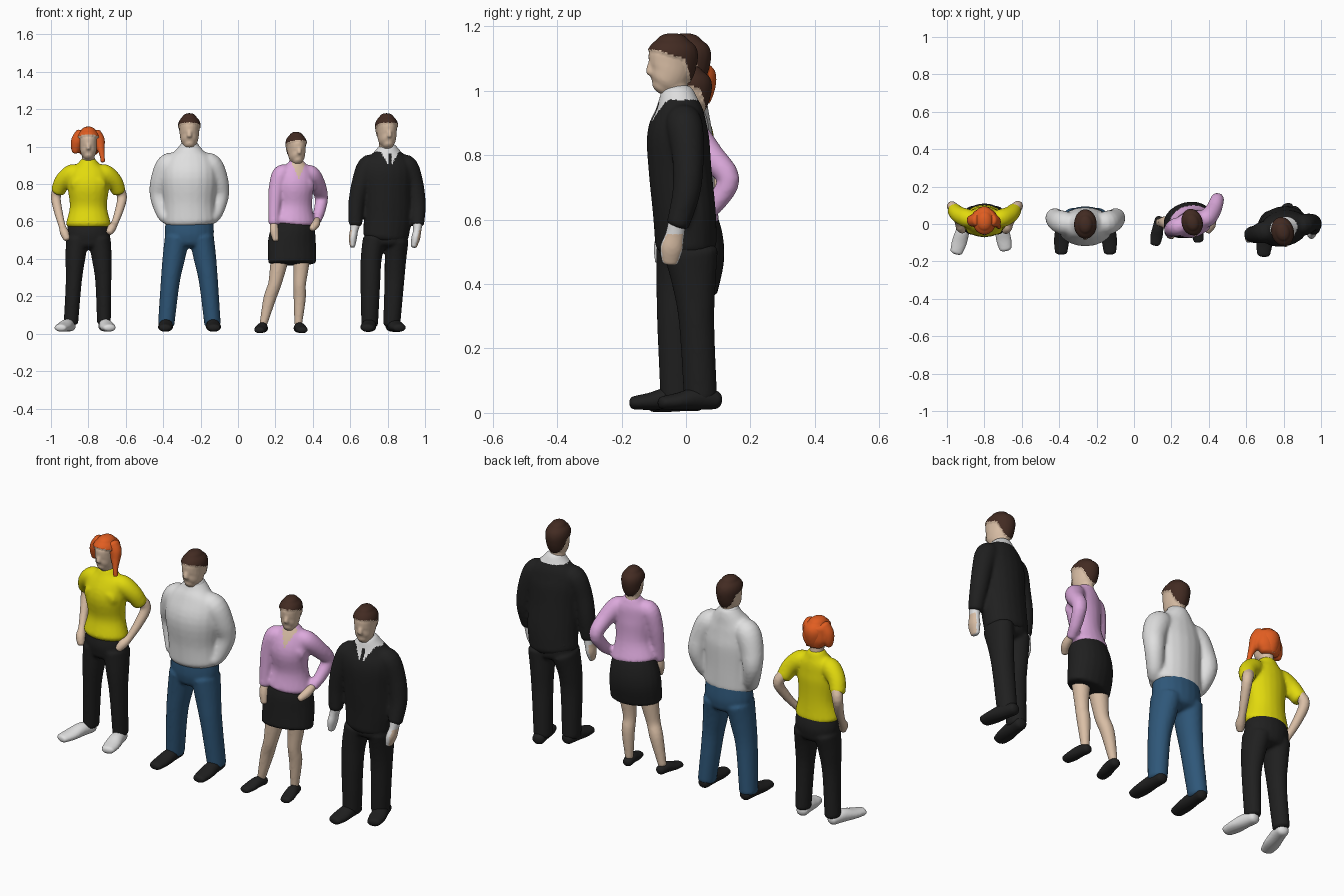
import bpy, bmesh, math
from mathutils import Vector


def material(name, rgb):
    m = bpy.data.materials.new(name)
    m.diffuse_color = (*rgb, 1)
    return m


SKIN = material("skin", (.70, .52, .38))
WHITE = material("white", (.74, .74, .74))
BLACK = material("black", (.014, .014, .014))
YELLOW = material("yellow", (.76, .70, .004))
PINK = material("pink", (.72, .40, .72))
BLUE = material("denim_blue", (.028, .095, .19))
BROWN = material("brown_hair", (.055, .024, .016))
ORANGE = material("orange_hair", (.75, .11, .015))


def loft(bm, pts, turn=0, cap=.6, seg=20, steps=4):
    """Smooth closed tube through (x, y, z, half width, half depth) stations."""
    p = [Vector(q if len(q) == 5 else (*q, q[3])) for q in pts]
    p = [2 * p[0] - p[1]] + p + [2 * p[-1] - p[-2]]
    path = []
    for i in range(1, len(p) - 2):
        a, b, c, d = p[i - 1:i + 3]
        for k in range(steps):
            t = k / steps
            path.append(.5 * (2 * b + (c - a) * t + (2 * a - 5 * b + 4 * c - d) * t * t
                              + (3 * b - a - 3 * c + d) * t ** 3))
    path.append(p[-2])
    pos = [Vector(q[:3]) for q in path]
    tan = [(pos[min(i + 1, len(pos) - 1)] - pos[max(i - 1, 0)]).normalized() for i in range(len(pos))]
    rings = [(o, t, q[3], q[4]) for o, t, q in zip(pos, tan, path)]

    def dome(ring, sign):
        o, t, a, b = ring
        return [(o + t * sign * cap * min(a, b) * math.sin(r), t, a * math.cos(r), b * math.cos(r))
                for r in (.5, 1.0, 1.35)]
    rings = dome(rings[0], -1)[::-1] + rings + dome(rings[-1], 1)
    side = Vector((math.cos(turn), math.sin(turn), 0))
    loops = []
    for o, t, a, b in rings:
        u = (side - t * side.dot(t)).normalized()
        v = t.cross(u)
        loops.append([bm.verts.new(o + u * a * math.cos(w) + v * b * math.sin(w))
                      for w in (2 * math.pi * k / seg for k in range(seg))])
    for l, m in zip(loops, loops[1:]):
        for k in range(seg):
            bm.faces.new((l[k], l[k - 1], m[k - 1], m[k]))
    bm.faces.new(loops[0])
    bm.faces.new(loops[-1][::-1])


def part(name, cx, tubes, mats, rule=None, turn=0, cap=.4, voxel=.008, puff=0, soft=4):
    """Fuse several tubes into one smooth skin; rule(centre, normal) picks the colour."""
    bm = bmesh.new()
    for pts in tubes:
        loft(bm, pts, turn, cap)
    bmesh.ops.recalc_face_normals(bm, faces=bm.faces)
    me = bpy.data.meshes.new(name)
    bm.to_mesh(me)
    bm.free()
    ob = bpy.data.objects.new(name, me)
    bpy.context.collection.objects.link(ob)
    rm = ob.modifiers.new("fuse", 'REMESH')
    rm.mode, rm.voxel_size = 'VOXEL', voxel
    sm = ob.modifiers.new("soften", 'SMOOTH')
    sm.factor, sm.iterations = .5, soft
    dg = bpy.context.evaluated_depsgraph_get()
    done = bpy.data.meshes.new_from_object(ob.evaluated_get(dg))
    ob.modifiers.clear()
    ob.data = done
    bpy.data.meshes.remove(me)
    done.materials.clear()
    for m in mats:
        done.materials.append(m)
    hair = {}
    for f in done.polygons:
        f.use_smooth = True
        f.material_index = rule(f.center, f.normal) if rule else 0
        if puff and f.material_index:
            hair.update({i: done.vertices[i].normal.copy() for i in f.vertices})
    for i, n in hair.items():
        done.vertices[i].co += n * puff
    ob.location.x = cx
    return ob


def both(*pts):
    return [list(pts), [(-q[0], *q[1:]) for q in pts]]


def head(name, cx, x, y, z, s, hair, turn=0, puff=.006, line=.045, neck=.12):
    """Head, nose and neck in one; hair is the region above a sloping hairline."""
    sn, cs = math.sin(turn), math.cos(turn)

    def at(dy, dz, a, b):
        return (x - dy * s * sn, y + dy * s * cs, z + dz * s, a * s, b * s)
    skull = [at(-.034, -.073, .028, .032), at(-.024, -.058, .042, .052), at(-.008, -.03, .050, .066),
             at(0, 0, .053, .073), at(.003, .035, .055, .075), at(.003, .058, .047, .064), at(.003, .071, .034, .046)]
    nose = [at(-.060, .012, .010, .010), at(-.068, -.012, .012, .012), at(-.069, -.026, .014, .013)]
    throat = [at(.012, -.02, .038, .040), at(.012, -.07, .038, .040), at(.015, -neck, .042, .042)]

    def rule(c, n):
        dy = (-(c.x - x) * sn + (c.y - y) * cs) / s
        dz = (c.z - z) / s
        return int(dz > max(line - .3 * max(0, dy + .06) - 2.5 * max(0, dy - .028), -.08))
    part(name, cx, [skull, nose, throat], [SKIN, hair], rule, turn, .6, .006, puff)


def shoes(name, cx, pairs, mat, s=1.0, drop=0.0):
    """Each pair is heel (x, y) and toe (x, y)."""
    tubes = []
    for (hx, hy), (tx, ty) in pairs:
        tubes.append([(hx + (tx - hx) * k, hy + (ty - hy) * k, h - drop, w * s, d * s) for k, h, w, d in
                      ((.12, .040, .031, .028), (.4, .045, .036, .034), (.7, .036, .041, .026), (.96, .031, .034, .020))])
    part(name, cx, tubes, [mat], voxel=.006, cap=.7)


# --- Woman in yellow shirt, hands on hips
X = -.8
head("casual_woman_head", X, 0, .012, 1.013, .9, ORANGE, puff=.013, line=.05)
part("casual_woman_hair_locks", X, [
    [(0, .03, 1.06, .064, .054), (0, .04, 1.0, .068, .046), (0, .045, .965, .050, .032)],
    [(-.035, .02, 1.07, .034), (-.058, .018, 1.035, .034), (-.067, .02, 1.0, .028), (-.070, .02, .97, .018)],
    [(.035, .02, 1.07, .034), (.056, .015, 1.035, .032), (.064, .005, 1.0, .024), (.073, -.01, .955, .014), (.078, -.015, .92, .013)]],
    [ORANGE], voxel=.006)
part("casual_woman_shirt", X, [
    [(0, .015, .585, .122, .088), (0, .02, .68, .100, .074), (0, .012, .79, .112, .082),
     (0, .022, .865, .102, .066), (0, .025, .905, .060, .050), (0, .025, .925, .046, .043)]]
    + both((.046, .0, .80, .054), (.046, -.036, .79, .050))
    + both((.045, .022, .865, .040), (.090, .03, .855, .050), (.137, .05, .815, .045), (.162, .075, .762, .039)),
    [YELLOW], soft=8)
part("casual_woman_arms", X, [
    [(-.15, .07, .79, .030), (-.174, .095, .735, .027), (-.160, .06, .65, .023), (-.140, .01, .575, .019),
     (-.128, -.02, .54, .024), (-.115, -.035, .505, .018)],
    [(.15, .07, .79, .030), (.180, .098, .735, .027), (.165, .06, .66, .023), (.14, .01, .59, .019),
     (.125, -.02, .565, .024), (.11, -.04, .54, .018)]], [SKIN], voxel=.006)
part("casual_woman_trousers", X, [
    [(0, .02, .62, .10, .07), (0, .022, .54, .117, .088), (0, .022, .48, .108, .08)],
    [(-.060, .02, .50, .060, .080), (-.070, .01, .40, .053, .065), (-.078, .008, .28, .043, .052), (-.093, .02, .06, .039, .045)],
    [(.060, .02, .50, .060, .080), (.072, .01, .40, .053, .065), (.080, .008, .28, .043, .052), (.083, .02, .06, .037, .045)]],
    [BLACK])
shoes("casual_woman_shoes", X, [((-.088, .055), (-.152, -.158)), ((.078, .055), (.114, -.14))], WHITE)

# --- Man in white sweater, hands in pockets
X = -.26
head("casual_man_head", X, 0, -.005, 1.082, 1, BROWN)
part("casual_man_sweater", X, [
    [(.004, -.005, .60, .140, .095), (0, -.008, .70, .137, .097), (0, -.015, .83, .150, .104),
     (0, -.005, .92, .134, .082), (0, .004, .970, .085, .064), (0, .006, 1.005, .053, .053)]]
    + both((.058, -.02, .86, .066), (.058, -.045, .84, .062))
    + both((.060, .0, .915, .050), (.112, .005, .900, .064), (.150, .02, .82, .058), (.163, .035, .74, .049),
           (.140, .012, .65, .041), (.118, -.018, .615, .034)),
    [WHITE], soft=8)
part("casual_man_collar", X, [[(0, .002, .985, .056, .054), (0, .006, 1.012, .049, .050)]], [WHITE], voxel=.006)
part("casual_man_jeans", X, [
    [(0, 0, .63, .125, .085), (0, .003, .54, .132, .092), (0, .005, .49, .120, .085)]]
    + both((.066, .003, .51, .066, .085), (.084, -.002, .40, .060, .070), (.102, -.003, .28, .051, .060), (.124, .012, .05, .044, .052)),
    [BLUE])
shoes("casual_man_shoes", X, [((-.122, .07), (-.130, -.160)), ((.122, .07), (.132, -.160))], BLACK)

# --- Woman in pink top and skirt, one hand on hip, turned a little
X, T = .3, math.radians(15)
head("office_woman_head", X, .012, .005, .99, .92, BROWN, T, neck=.13)
part("office_woman_top", X, [
    [(0, .015, .60, .119, .087), (.008, .01, .69, .090, .068), (.01, .0, .79, .098, .074),
     (.012, .01, .865, .094, .061), (.012, .012, .90, .060, .049), (.012, .012, .918, .043, .041)],
    [(-.022, -.01, .795, .052), (-.016, -.047, .785, .047)], [(.054, .005, .795, .052), (.064, -.027, .785, .047)],
    [(-.035, -.005, .865, .040), (-.070, -.015, .850, .049), (-.094, -.025, .77, .043), (-.104, -.035, .68, .035), (-.108, -.045, .59, .029)],
    [(.05, .02, .865, .040), (.090, .032, .850, .049), (.126, .078, .795, .043), (.146, .132, .725, .036), (.134, .09, .65, .031), (.120, .04, .605, .026)]],
    [PINK, SKIN], lambda c, n: int(c.y < 0 and abs(c.x - .025) < (c.z - .825) * .42), T, soft=7)
part("office_woman_hands", X, [
    [(-.108, -.047, .59, .020), (-.106, -.055, .55, .024), (-.098, -.065, .50, .017)],
    [(.122, .045, .61, .019), (.115, -.005, .585, .023), (.095, -.04, .56, .017)]], [SKIN], voxel=.006)
part("office_woman_skirt", X, [
    [(0, .015, .63, .10, .072), (-.005, .02, .56, .120, .090), (-.012, .022, .48, .132, .094), (-.01, .01, .38, .132, .084)]],
    [BLACK], None, T, .15)
part("office_woman_legs", X, [
    [(-.07, .005, .44, .052), (-.088, 0, .34, .043), (-.105, -.002, .26, .035), (-.130, .008, .19, .034), (-.165, .008, .05, .021)],
    [(.04, .015, .44, .052), (.036, .012, .34, .040), (.030, .01, .26, .033), (.030, .022, .19, .033), (.022, .025, .05, .021)]],
    [SKIN], voxel=.007)
shoes("office_woman_shoes", X, [((-.160, .045), (-.188, -.112)), ((.018, .06), (.047, -.095))], BLACK, .82, .012)

# --- Man in black suit, turned a little
X, T = .8, math.radians(13)
head("suited_man_head", X, -.005, -.045, 1.082, 1, BROWN, T)


def shirt_front(c, n):
    """White collar and shirt opening with a dark tie down the middle."""
    dx = c.x - .012
    if c.y < -.04 and abs(dx) < .009 and c.z < .965:
        return 0
    opening = c.y < -.04 and abs(dx) < (c.z - .885) * .55
    return int(c.z > .972 or opening)


part("suited_man_jacket", X, [
    [(-.01, .0, .52, .124, .094), (0, -.005, .62, .130, .096), (0, -.018, .75, .130, .096), (0, -.025, .86, .137, .094),
     (0, -.022, .925, .122, .078), (0, -.025, .968, .078, .062), (0, -.028, 1.0, .049, .051)],
    [(-.06, -.035, .91, .045), (-.105, -.043, .895, .057), (-.145, -.055, .80, .049), (-.168, -.055, .69, .043), (-.172, -.06, .585, .036)],
    [(.06, -.015, .91, .045), (.105, -.005, .895, .057), (.142, .006, .80, .050), (.160, .002, .69, .044), (.160, -.025, .585, .036)]],
    [BLACK, WHITE], shirt_front, T, soft=7)
part("suited_man_trousers", X, [
    [(-.005, .0, .56, .12, .088), (-.01, .0, .49, .112, .082)],
    [(-.072, -.01, .50, .062, .085), (-.088, -.025, .40, .056, .068), (-.092, -.033, .28, .053, .057), (-.096, -.028, .05, .045, .052)],
    [(.050, .015, .50, .062, .085), (.042, .025, .40, .058, .068), (.036, .033, .28, .053, .055), (.022, .045, .05, .046, .052)]],
    [BLACK])
part("suited_man_hands", X, [
    [(-.172, -.06, .59, .028), (-.180, -.062, .55, .022, .030), (-.186, -.068, .51, .022, .034), (-.188, -.075, .465, .014, .022)],
    [(.160, -.028, .59, .028), (.158, -.035, .55, .022, .030), (.150, -.045, .51, .024, .036), (.140, -.05, .465, .016, .026)]],
    [WHITE, SKIN], lambda c, n: int(c.z < .555 and (n.x > .6 if c.x > 0 else n.x < -.6)), voxel=.006)
shoes("suited_man_shoes", X, [((-.092, .03), (-.108, -.17)), ((.012, .115), (.066, -.08))], BLACK, 1.05)
